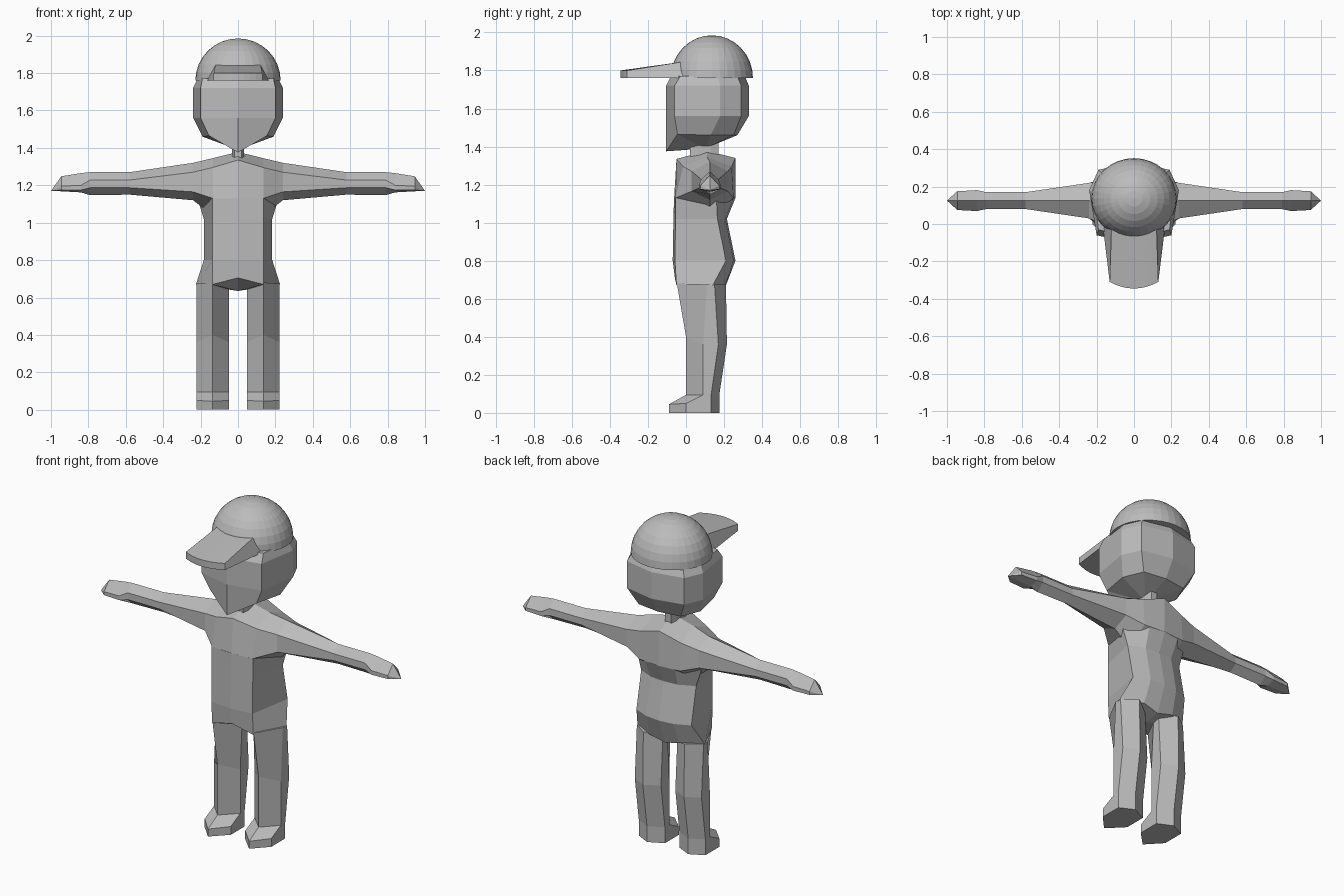
import bpy, bmesh

if "Cube" in bpy.data.objects:
    bpy.data.objects.remove(bpy.data.objects["Cube"])

grey = bpy.data.materials.new("plain_grey")
grey.diffuse_color = (0.5, 0.5, 0.5, 1)
grey.use_nodes = True
grey.node_tree.nodes["Principled BSDF"].inputs["Base Color"].default_value = grey.diffuse_color


def finish(name, bm):
    bmesh.ops.recalc_face_normals(bm, faces=bm.faces[:])
    me = bpy.data.meshes.new(name)
    bm.to_mesh(me)
    bm.free()
    me.materials.append(grey)
    ob = bpy.data.objects.new(name, me)
    bpy.context.collection.objects.link(ob)
    return ob


def loft(name, rings, start=None, end=None):
    """Skin equal-length rings; each end closes on a tip point or a flat cap."""
    bm = bmesh.new()
    vs = [[bm.verts.new(p) for p in r] for r in rings]
    n = len(vs[0])
    for a, b in zip(vs, vs[1:]):
        for i in range(n):
            j = (i + 1) % n
            bm.faces.new((a[i], a[j], b[j], b[i]))
    for ring, tip in ((vs[0], start), (vs[-1], end)):
        if tip is None:
            bm.faces.new(ring)
        else:
            t = bm.verts.new(tip)
            for i in range(n):
                bm.faces.new((ring[i], ring[(i + 1) % n], t))
    return finish(name, bm)


def mirror_ring(half):
    """Front-centre to back-centre half ring, completed across x = 0."""
    return half + [(-x, y, z) for x, y, z in reversed(half[1:-1])]


# Head: faceted rings from chin to crown
head = [
    [(0, -.105, 1.375), (.155, -.045, 1.465), (.19, .13, 1.46), (.14, .25, 1.46), (0, .27, 1.46)],
    [(0, -.105, 1.56), (.2, -.06, 1.56), (.24, .18, 1.56), (.19, .29, 1.56), (0, .33, 1.56)],
    [(0, -.105, 1.72), (.2, -.06, 1.72), (.24, .18, 1.72), (.19, .29, 1.72), (0, .33, 1.72)],
    [(0, -.08, 1.77), (.19, -.03, 1.77), (.215, .17, 1.77), (.17, .27, 1.77), (0, .31, 1.77)],
]
loft("head", [mirror_ring(r) for r in head], start=(0, .1, 1.39))

# Neck
loft("neck", [[(-.02, .02, z), (.02, .02, z), (.032, .06, z), (.032, .13, z),
               (.02, .17, z), (-.02, .17, z), (-.032, .13, z), (-.032, .06, z)]
              for z in (1.32, 1.42)])

# Cap dome: upper half of a faceted sphere
bm = bmesh.new()
bmesh.ops.create_uvsphere(bm, u_segments=32, v_segments=16, radius=1)
bmesh.ops.delete(bm, geom=[v for v in bm.verts if v.co.z < -.01], context='VERTS')
bmesh.ops.holes_fill(bm, edges=bm.edges[:])
for v in bm.verts:
    v.co = (v.co.x * .228, .136 + v.co.y * .216, 1.76 + v.co.z * .225)
finish("cap_dome", bm)

# Cap visor: tapered wedge with a curved front edge
cols = []
for k in range(-4, 5):
    t = k / 4
    tip = -.345 + .035 * t * t
    cols.append([(.12 * t, -.01, 1.847), (.13 * t, tip, 1.80),
                 (.13 * t, tip, 1.76), (.168 * t, .0, 1.76)])
loft("cap_visor", cols)

# Torso: hips to chest, ridged at front and back centre
torso = [
    [(0, -.058, .705), (.137, -.05, .67), (.225, .14, .67), (.1, .205, .67), (0, .2, .645)],
    [(0, -.07, .80), (.137, -.058, .80), (.183, .21, .80), (.09, .25, .80), (0, .26, .80)],
    [(0, -.066, 1.02), (.137, -.055, 1.02), (.183, .165, 1.02), (.09, .207, 1.02), (0, .215, 1.02)],
    [(0, -.063, 1.13), (.137, -.055, 1.13), (.215, .16, 1.125), (.1, .25, 1.13), (0, .26, 1.13)],
]
loft("torso", [mirror_ring(r) for r in torso], start=(0, .1, .635))


# Shoulders, arms and hands: pointed hexagon sections along x
def section(x, ym, top, bottom, fu, fl, bu, bl):
    return [(x, ym, top), (x, *fu), (x, *fl), (x, .125, bottom), (x, *bl), (x, *bu)]


def slim(x, half, top, up, low, bottom):
    f, b = .125 - half, .125 + half
    return section(x, .125, top, bottom, (f, up), (f, low), (b, up), (b, low))


arm = [
    section(.135, .11, 1.345, 1.04, (-.015, 1.295), (-.055, 1.13), (.24, 1.295), (.25, 1.13)),
    slim(.24, .095, 1.32, 1.27, 1.165, 1.12),
    slim(.58, .045, 1.27, 1.228, 1.187, 1.15),
    slim(.79, .045, 1.27, 1.228, 1.187, 1.147),
    slim(.84, .056, 1.265, 1.20, 1.175, 1.162),
    slim(.945, .05, 1.248, 1.195, 1.175, 1.168),
]
middle = section(0, .11, 1.378, 1.02, (-.05, 1.335), (-.063, 1.12), (.26, 1.34), (.26, 1.13))
flip = [[(-x, y, z) for x, y, z in r] for r in reversed(arm)]
loft("shoulders_and_arms", flip + [middle] + arm,
     start=(-1, .125, 1.17), end=(1, .125, 1.17))


# Legs with feet: hexagonal rings
def leg_ring(s, zm, zo, fm, fo, bo, b):
    return [(s * .137, fm, zm), (s * .222, fo, zo), (s * .222, bo, zo),
            (s * .137, b, zo), (s * .048, bo, zo), (s * .048, fo, zo)]


for side, s in (("left", 1), ("right", -1)):
    loft(side + "_leg", [
        leg_ring(s, 0, 0, -.09, 0, .132, .175),
        leg_ring(s, .045, .05, -.09, 0, .132, .175),
        leg_ring(s, .095, .095, 0, .09, .132, .175),
        leg_ring(s, .40, .36, 0, .09, .17, .215),
        leg_ring(s, .68, .675, -.048, .11, .15, .21),
    ])
